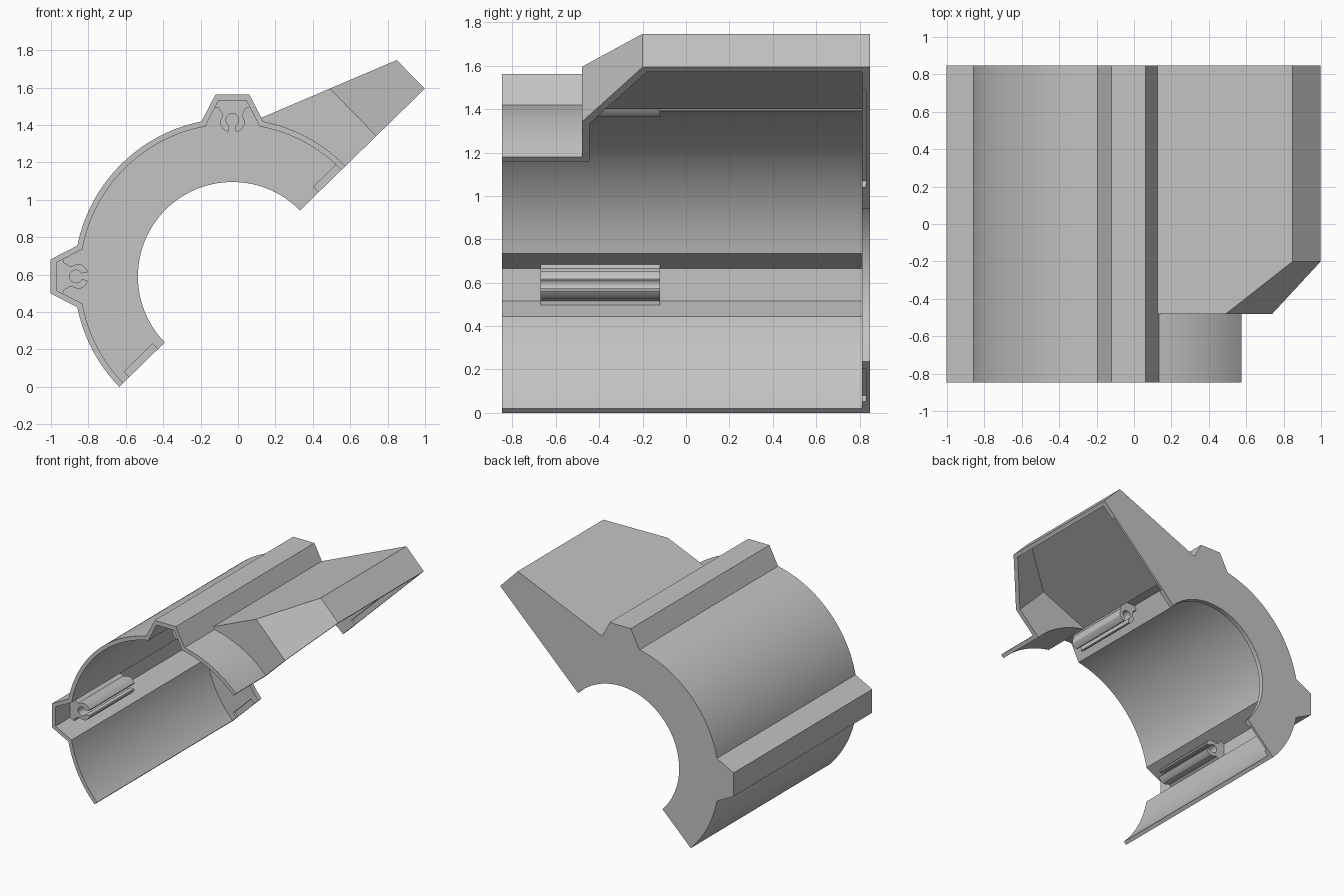
import bpy, bmesh
from math import sin, cos, radians, asin, degrees

old = bpy.data.objects.get("Cube")
if old:
    bpy.data.objects.remove(old, do_unlink=True)

CX, CZ = -0.03, 0.59            # axis of the arched body
TILT = radians(44.3)            # slope of the open cut plane
HALF = 0.848                    # half length along y
PLATE = 0.81                    # inner face of the end plate

grey = bpy.data.materials.new("plain grey")
grey.use_nodes = True
colour = (0.55, 0.55, 0.55, 1)
grey.diffuse_color = colour
grey.node_tree.nodes["Principled BSDF"].inputs["Base Color"].default_value = colour


def tilted(u, v):
    """Cut plane coordinates (along, above) to x, z."""
    return (CX + u * cos(TILT) - v * sin(TILT), CZ + u * sin(TILT) + v * cos(TILT))


def polar(r, deg):
    return (CX + r * cos(radians(deg)), CZ + r * sin(radians(deg)))


def spoke(t, r, deg):
    """Point at height r along a spoke and t to its side."""
    a = radians(deg)
    return (CX + r * cos(a) - t * sin(a), CZ + r * sin(a) + t * cos(a))


def loft(name, start, end):
    """Closed solid between two matching loops."""
    bm = bmesh.new()
    a = [bm.verts.new(p) for p in start]
    b = [bm.verts.new(p) for p in end]
    bm.faces.new(a)
    bm.faces.new(b[::-1])
    for i in range(len(a)):
        j = (i + 1) % len(a)
        bm.faces.new((a[i], b[i], b[j], a[j]))
    bmesh.ops.recalc_face_normals(bm, faces=bm.faces)
    mesh = bpy.data.meshes.new(name)
    bm.to_mesh(mesh)
    bm.free()
    mesh.materials.append(grey)
    obj = bpy.data.objects.new(name, mesh)
    bpy.context.collection.objects.link(obj)
    return obj


def prism(name, pts, y0, y1):
    return loft(name, [(x, y0, z) for x, z in pts], [(x, y1, z) for x, z in pts])


def activate(obj):
    bpy.ops.object.select_all(action='DESELECT')
    obj.select_set(True)
    bpy.context.view_layer.objects.active = obj


def combine(target, tool, operation):
    mod = target.modifiers.new("combine", 'BOOLEAN')
    mod.operation = operation
    mod.solver = 'EXACT'
    mod.object = tool
    activate(target)
    bpy.ops.object.modifier_apply(modifier=mod.name)
    bpy.data.objects.remove(tool, do_unlink=True)


def ribbed_arc(radius, base, top, height):
    """Arc profile with a trapezoid rib at the top and at the side."""
    spread = degrees(asin(base / radius))
    pts = []
    for deg in range(30, 241, 2):
        rib = next((c for c in (90, 180) if abs(deg - c) <= spread + 0.5), None)
        if rib is None:
            pts.append(polar(radius, deg))
        elif deg == rib:
            pts += [polar(radius, rib - spread), spoke(-top, height, rib),
                    spoke(top, height, rib), polar(radius, rib + spread)]
    return pts


def wing(name, plan, drop, back):
    """Wedge standing on the cut plane with a sloping roof."""
    low, high = [], []
    for u, y in plan + [(plan[-1][0], back), (plan[0][0], back)]:
        for loop, v in ((low, -0.1), (high, 0.772 - 0.388 * u - drop)):
            x, z = tilted(u, v)
            loop.append((x, y, z))
    return loft(name, low, high)


def slab(name, u0, u1, v0, v1, y0, y1):
    return prism(name, [tilted(u0, v0), tilted(u1, v0), tilted(u1, v1), tilted(u0, v1)], y0, y1)


# Arched housing with its side wing
housing = prism("housing", ribbed_arc(0.845, 0.165, 0.091, 0.972), -0.9, 0.9)
combine(housing, wing("wing", [(0.3, -0.48), (1.075, -0.48), (1.437, -0.2)], 0, 0.9), 'UNION')

# Hollow interior, leaving the end plate
combine(housing, prism("cavity", ribbed_arc(0.815, 0.145, 0.075, 0.94), -1, PLATE), 'DIFFERENCE')
combine(housing, wing("wing_cavity", [(0.4, -0.445), (1.063, -0.445), (1.405, -0.18)], 0.032, PLATE),
        'DIFFERENCE')

# Round opening in the end plate
combine(housing, prism("bore", [polar(0.505, d) for d in range(0, 360, 3)], 0.7, 1), 'DIFFERENCE')

# Shallow recesses along the plate edge
for u0, u1 in ((0.645, 1.289), (-0.77, -0.556)):
    combine(housing, slab("recess", u0, u1, -0.1, 0.04, 0.7, 0.83), 'DIFFERENCE')

# Trim to the cut plane and the final length
combine(housing, slab("trim", -2, 2, 0, 2, -HALF, HALF), 'INTERSECT')

# Snap clips inside the ribs
HALF_CLIP = [(0.08, 0.945), (0.094, 0.905), (0.075, 0.902), (0.055, 0.87), (0.056, 0.855),
             (0.064, 0.835), (0.064, 0.81), (0.052, 0.79), (0.028, 0.773), (0.018, 0.777)]
socket = [(0.034 * sin(radians(a)), 0.837 - 0.034 * cos(radians(a))) for a in range(30, 181, 15)]
side = HALF_CLIP + socket
outline = side + [(-t, r) for t, r in side[-2::-1]]
clips = [prism(name, [spoke(t, r, deg) for t, r in outline], -0.67, -0.12)
         for name, deg in (("top_clip", 90), ("side_clip", 180))]

for obj in [housing] + clips:
    activate(obj)
    bpy.ops.object.shade_smooth_by_angle(angle=radians(25))
